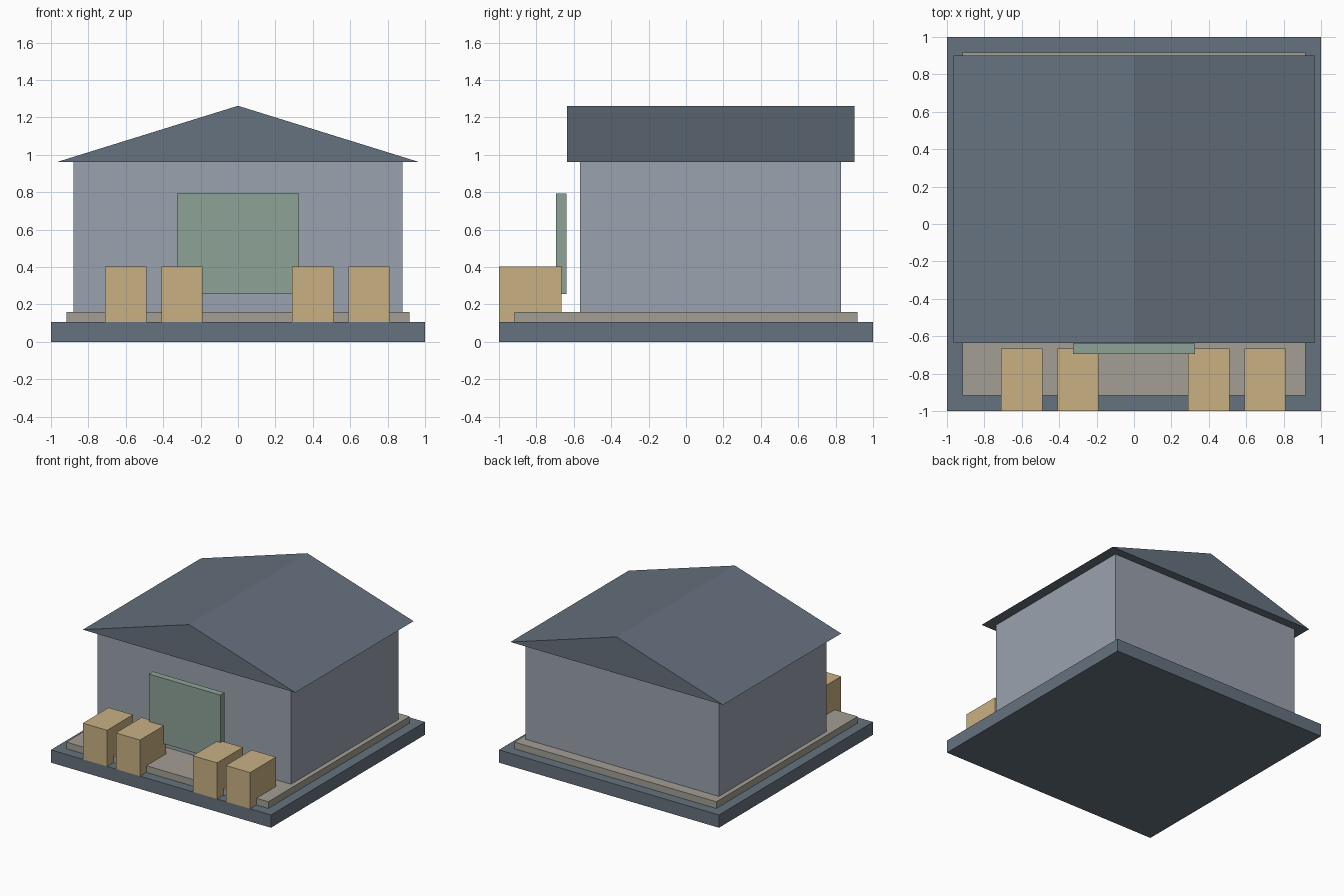
import bpy, bmesh

if "Cube" in bpy.data.objects:
    bpy.data.objects.remove(bpy.data.objects["Cube"])


def material(name, rgb):
    """Flat colour given as sRGB 0-255, stored linear."""
    m = bpy.data.materials.new(name)
    lin = [((c / 255 + 0.055) / 1.055) ** 2.4 for c in rgb]
    m.diffuse_color = (*lin, 1)
    m.use_nodes = True
    m.node_tree.nodes["Principled BSDF"].inputs["Base Color"].default_value = m.diffuse_color
    return m


slate = material("slate blue", (102, 114, 126))
stone = material("warm stone", (163, 159, 149))
plaster = material("grey plaster", (154, 162, 174))
sage = material("sage green", (141, 163, 151))
timber = material("pale timber", (201, 177, 132))


def prism(name, profile, y0, y1, mat):
    """Extrude an (x, z) outline from y0 to y1."""
    bm = bmesh.new()
    face = bm.faces.new([bm.verts.new((x, y0, z)) for x, z in profile])
    ext = bmesh.ops.extrude_face_region(bm, geom=[face])
    verts = [v for v in ext["geom"] if isinstance(v, bmesh.types.BMVert)]
    bmesh.ops.translate(bm, verts=verts, vec=(0, y1 - y0, 0))
    bmesh.ops.recalc_face_normals(bm, faces=bm.faces)
    mesh = bpy.data.meshes.new(name)
    bm.to_mesh(mesh)
    bm.free()
    mesh.materials.append(mat)
    obj = bpy.data.objects.new(name, mesh)
    bpy.context.collection.objects.link(obj)
    return obj


def box(name, x, y, z, mat):
    outline = [(x[0], z[0]), (x[1], z[0]), (x[1], z[1]), (x[0], z[1])]
    return prism(name, outline, y[0], y[1], mat)


# Ground slab and low plinth
box("ground_slab", (-1, 1), (-1, 1), (0, 0.105), slate)
box("plinth", (-0.918, 0.918), (-0.918, 0.918), (0.105, 0.16), stone)

# Building body and gabled roof
box("walls", (-0.88, 0.88), (-0.568, 0.83), (0.16, 0.962), plaster)
prism("roof", [(-0.966, 0.962), (0.966, 0.962), (0, 1.262)], -0.635, 0.90, slate)

# Panel hung in front of the wall
box("front_panel", (-0.325, 0.325), (-0.694, -0.64), (0.255, 0.792), sage)

# Crates along the front edge
for i, cx in enumerate((-0.6, -0.3, 0.4, 0.7)):
    box(f"crate_{i + 1}", (cx - 0.11, cx + 0.11), (-1, -0.665), (0.105, 0.402), timber)
